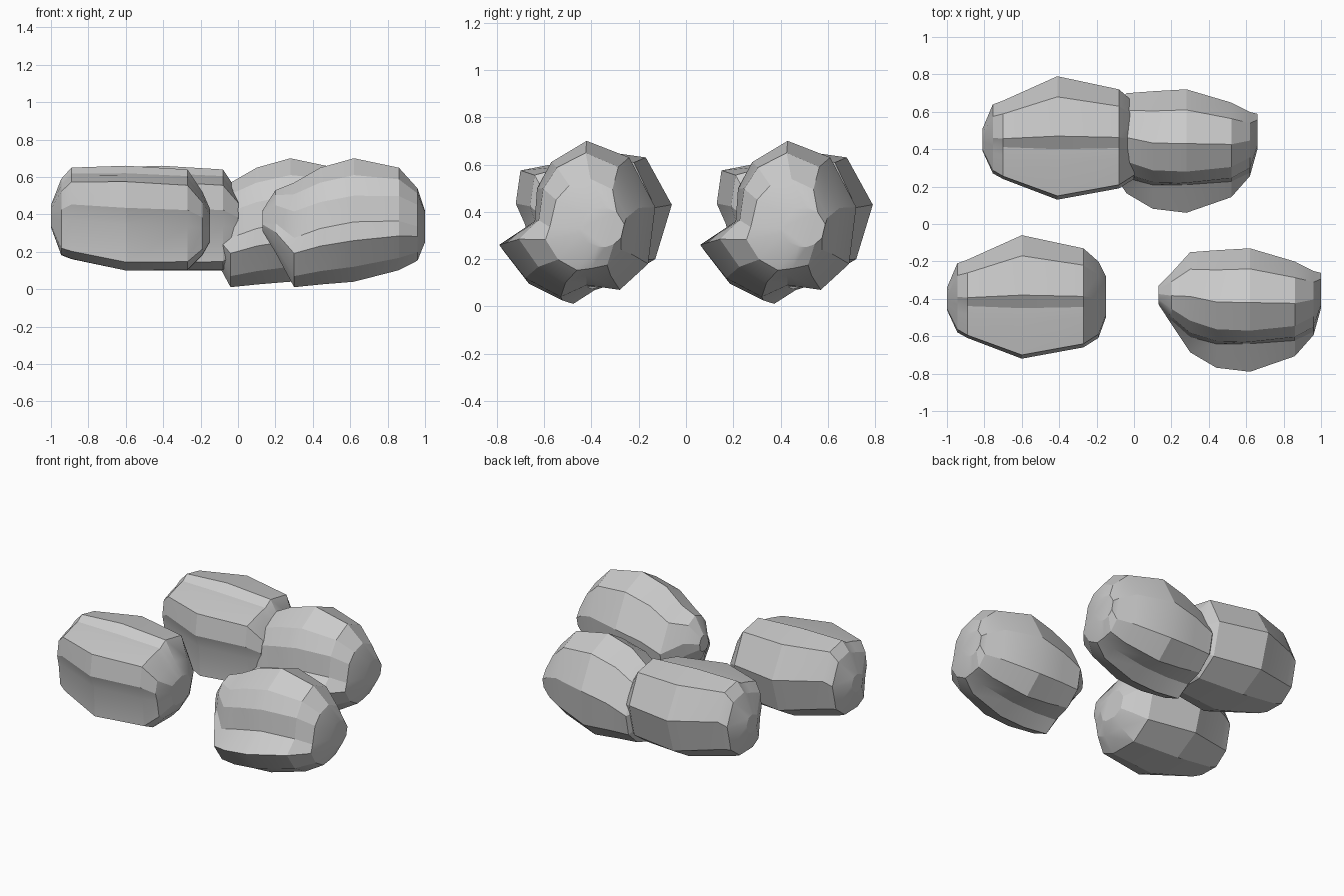
import bpy, bmesh, math

if "Cube" in bpy.data.objects:
    bpy.data.objects.remove(bpy.data.objects["Cube"])


def loft_rock(name, section, stations):
    """Loft a (y, z) section along x.
    Station = x, y min, y max, z min, z max, roundness, lift of the rear underside."""
    ys, zs = [p[0] for p in section], [p[1] for p in section]
    cy, cz = (min(ys) + max(ys)) / 2, (min(zs) + max(zs)) / 2
    hy, hz = (max(ys) - min(ys)) / 2, (max(zs) - min(zs)) / 2
    bm = bmesh.new()
    rings = []
    for x, ya, yb, za, zb, rnd, lift in stations:
        ring = []
        for y, z in section:
            u, v = (y - cy) / hy, (z - cz) / hz
            a = math.atan2(v, u)
            u += (math.cos(a) - u) * rnd
            v += (math.sin(a) - v) * rnd
            up = lift * max(0, u + .3) * max(0, -v)
            ring.append(bm.verts.new((x, (ya + yb) / 2 + u * (yb - ya) / 2,
                                      (za + zb) / 2 + v * (zb - za) / 2 + up)))
        rings.append(ring)
    n = len(section)
    for a, b in zip(rings, rings[1:]):
        for i in range(n):
            j = (i + 1) % n
            bm.faces.new((a[i], a[j], b[j], b[i]))
    bm.faces.new(rings[0])
    bm.faces.new(rings[-1])
    bmesh.ops.recalc_face_normals(bm, faces=bm.faces)
    mesh = bpy.data.meshes.new(name)
    bm.to_mesh(mesh)
    bm.free()
    ob = bpy.data.objects.new(name, mesh)
    bpy.context.collection.objects.link(ob)
    bpy.ops.object.select_all(action='DESELECT')
    ob.select_set(True)
    bpy.context.view_layer.objects.active = ob
    bpy.ops.object.shade_smooth_by_angle(angle=math.radians(20))
    return ob


def copy_rock(ob, name, offset):
    dup = ob.copy()
    dup.name = name
    dup.location = offset
    bpy.context.collection.objects.link(dup)


# Long grooved rock, front left
long_section = [(-.55, .10), (-.67, .145), (-.68, .345), (-.72, .435),
                (-.70, .575), (-.52, .61), (-.45, .62), (-.38, .66),
                (-.17, .63), (-.06, .43), (-.13, .20), (-.30, .10)]
long_rock = loft_rock("long_rock", long_section, [
    (-1.0, -.46, -.34, .33, .45, .6, 0),
    (-.945, -.58, -.21, .18, .59, .25, 0),
    (-.89, -.61, -.19, .16, .65, .1, 0),
    (-.60, -.72, -.06, .10, .66, 0, 0),
    (-.27, -.66, -.13, .10, .64, .1, 0),
    (-.19, -.61, -.20, .18, .52, .3, 0),
    (-.15, -.50, -.28, .25, .43, .5, 0)])

# Chunky rock with a jutting front ledge, front right
chunky_section = [(-.79, .26), (-.64, .36), (-.63, .50), (-.57, .61),
                  (-.42, .70), (-.24, .63), (-.13, .42), (-.16, .18),
                  (-.28, .07), (-.42, .09), (-.53, .04), (-.68, .12)]
chunky_rock = loft_rock("chunky_rock", chunky_section, [
    (.13, -.43, -.33, .31, .42, .8, 0),
    (.20, -.54, -.26, .19, .53, .6, .05),
    (.30, -.69, -.15, .0, .57, .3, .1),
    (.44, -.77, -.14, .02, .65, .1, .05),
    (.62, -.79, -.13, .04, .70, 0, 0),
    (.86, -.71, -.20, .10, .65, .25, 0),
    (.96, -.60, -.25, .15, .54, .7, 0),
    (1.0, -.45, -.26, .25, .42, 1, 0)])

# Rear pair, overlapping each other
copy_rock(long_rock, "rear_long_rock", (.19, .85, 0))
copy_rock(chunky_rock, "rear_chunky_rock", (-.34, .85, 0))
